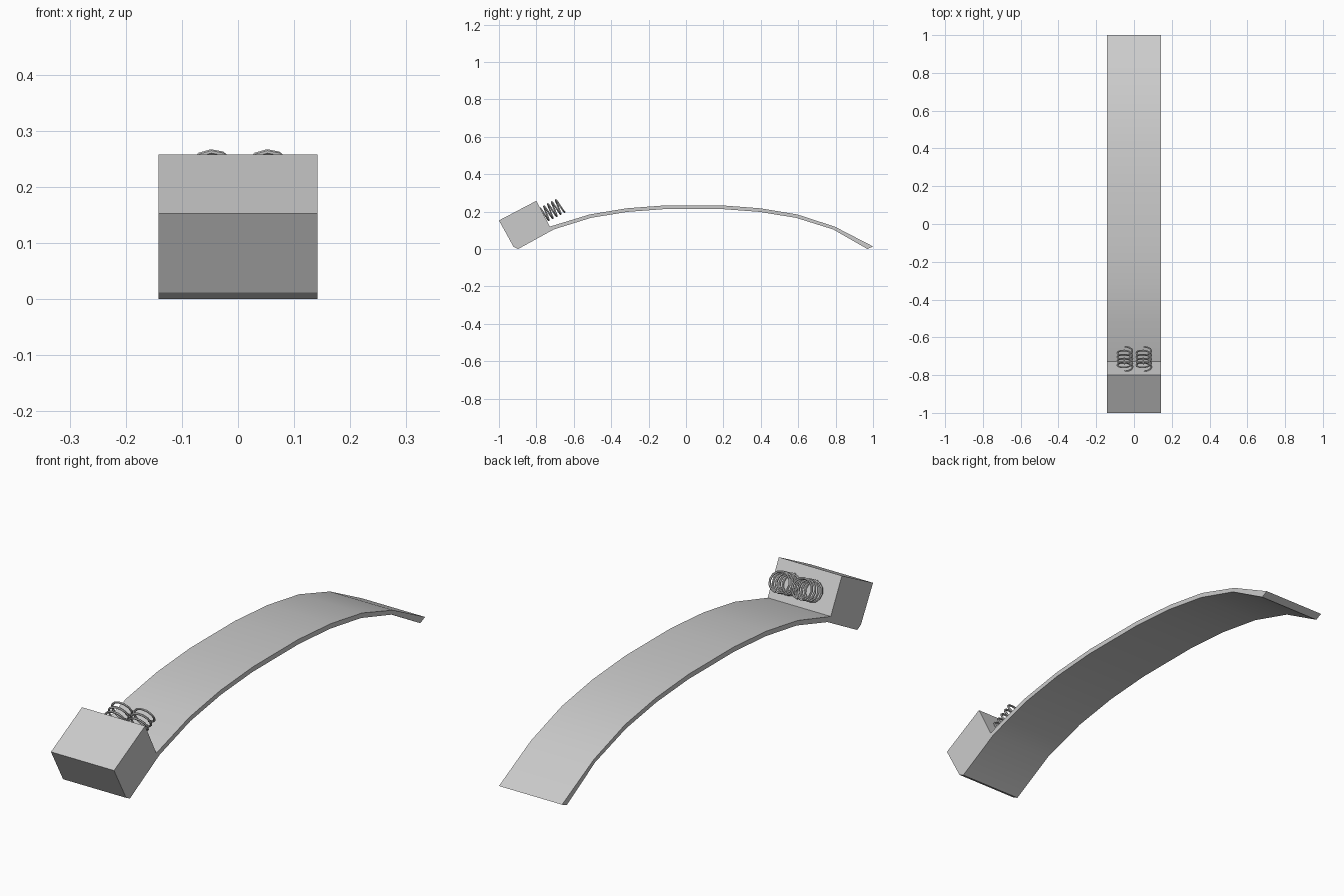
import bpy, bmesh, math
from mathutils import Vector

if "Cube" in bpy.data.objects:
    bpy.data.objects.remove(bpy.data.objects["Cube"])

HALF_W = 0.142

# Right half of the bowed strip (y measured from the arc centre), top and underside
ARC_Y0 = 0.04
top_half = [(0.145, 0.234), (0.356, 0.218), (0.555, 0.185), (0.755, 0.12)]
under_half = [(0.15, 0.214), (0.352, 0.199), (0.548, 0.167), (0.747, 0.105)]


def shape(half):
    """Full arc from left to right, mirrored about the arc centre."""
    left = [(ARC_Y0 - y, z) for y, z in reversed(half)]
    return left + [(ARC_Y0 + y, z) for y, z in half]


def extrude_profile(name, profile):
    bm = bmesh.new()
    face = bm.faces.new([bm.verts.new((-HALF_W, y, z)) for y, z in profile])
    ext = bmesh.ops.extrude_face_region(bm, geom=[face])
    moved = [g for g in ext["geom"] if isinstance(g, bmesh.types.BMVert)]
    bmesh.ops.translate(bm, verts=moved, vec=(2 * HALF_W, 0, 0))
    bmesh.ops.recalc_face_normals(bm, faces=bm.faces)
    mesh = bpy.data.meshes.new(name)
    bm.to_mesh(mesh)
    bm.free()
    obj = bpy.data.objects.new(name, mesh)
    bpy.context.collection.objects.link(obj)
    return obj


# Bowed strip with the tilted block at its front end, one closed outline
top_arc = shape(top_half)
top_arc[0] = (-0.728, 0.12)
outline = ([(-0.922, 0.012), (-1.0, 0.153), (-0.8, 0.258)] + top_arc
           + [(1.0, 0.014), (0.97, 0.0)]
           + list(reversed(shape(under_half))) + [(-0.898, 0.0)])
body = extrude_profile("bowed_strip_and_block", outline)

# Pair of coil springs standing out of the block's rear face
AXIS = Vector((0, 0.889, 0.458))
UP = Vector((0, -0.458, 0.889))
SIDE = Vector((1, 0, 0))
RADIUS, TURNS, LENGTH, STEPS = 0.04, 4.5, 0.107, 12


def spring(name, x):
    curve = bpy.data.curves.new(name, 'CURVE')
    curve.dimensions = '3D'
    curve.bevel_depth = 0.0045
    curve.bevel_resolution = 1
    curve.use_fill_caps = True
    n = int(TURNS * STEPS)
    line = curve.splines.new('POLY')
    line.points.add(n)
    base = Vector((x, -0.765, 0.189)) - UP * 0.006
    for i in range(n + 1):
        a = 2 * math.pi * i / STEPS
        p = base + AXIS * (LENGTH * i / n) + RADIUS * (UP * math.cos(a) + SIDE * math.sin(a))
        line.points[i].co = (*p, 1)
    obj = bpy.data.objects.new(name, curve)
    bpy.context.collection.objects.link(obj)
    bpy.ops.object.select_all(action='DESELECT')
    bpy.context.view_layer.objects.active = obj
    obj.select_set(True)
    bpy.ops.object.convert(target='MESH')
    return bpy.context.view_layer.objects.active


parts = [body, spring("left_spring", -0.048), spring("right_spring", 0.052)]

# Smooth the gentle curve, keep the block corners sharp
for obj in parts:
    bpy.ops.object.select_all(action='DESELECT')
    bpy.context.view_layer.objects.active = obj
    obj.select_set(True)
    bpy.ops.object.shade_smooth_by_angle(angle=math.radians(30))
